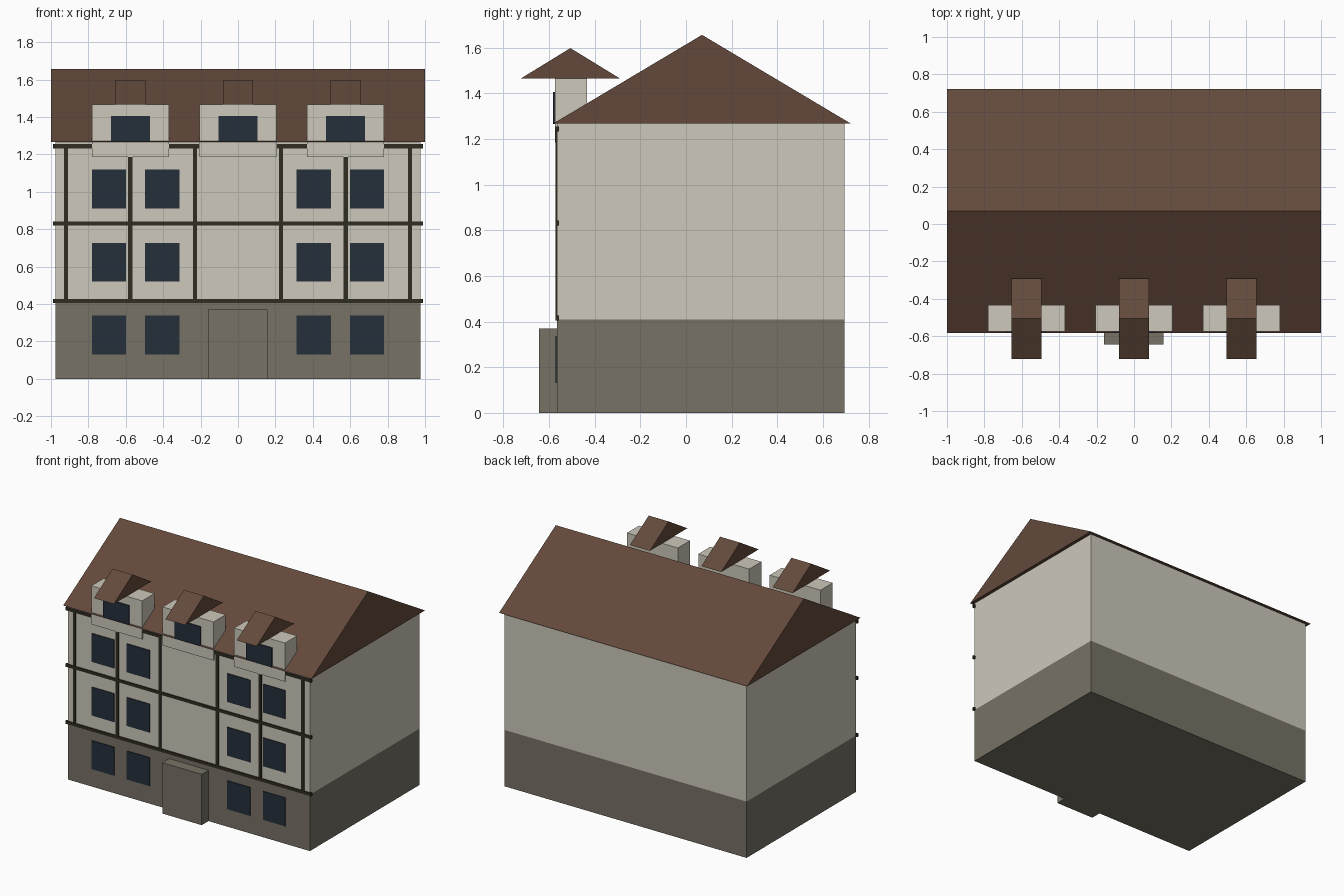
import bpy

cube = bpy.data.objects.get("Cube")
if cube:
    bpy.data.objects.remove(cube, do_unlink=True)


def material(name, srgb):
    # Convert display colour to linear
    lin = [((c / 255 + 0.055) / 1.055) ** 2.4 for c in srgb]
    mat = bpy.data.materials.new(name)
    mat.use_nodes = True
    mat.diffuse_color = (*lin, 1)
    bsdf = mat.node_tree.nodes["Principled BSDF"]
    bsdf.inputs["Base Color"].default_value = (*lin, 1)
    return mat


PLASTER = material("cream plaster", (205, 200, 187))
STONE = material("grey stone", (119, 114, 102))
TILE = material("brown roof tile", (99, 73, 59))
GLASS = material("dark blue glass", (37, 47, 58))
TIMBER = material("dark timber", (48, 44, 33))


def build(name, verts, faces, mat):
    mesh = bpy.data.meshes.new(name)
    mesh.from_pydata(verts, [], faces)
    mesh.materials.append(mat)
    obj = bpy.data.objects.new(name, mesh)
    bpy.context.collection.objects.link(obj)
    return obj


def extrude_x(name, profile, x0, x1, mat):
    # Sweep a counter-clockwise (y, z) profile from x0 to x1
    n = len(profile)
    verts = [(x, y, z) for x in (x0, x1) for y, z in profile]
    faces = [tuple(reversed(range(n))), tuple(range(n, 2 * n))]
    faces += [(i, (i + 1) % n, (i + 1) % n + n, i + n) for i in range(n)]
    return build(name, verts, faces, mat)


def box(name, x, y, z, mat):
    profile = [(y[0], z[0]), (y[1], z[0]), (y[1], z[1]), (y[0], z[1])]
    return extrude_x(name, profile, x[0], x[1], mat)


def gable(name, x, y, z, mat):
    profile = [(y[0], z[0]), (y[1], z[0]), ((y[0] + y[1]) / 2, z[1])]
    return extrude_x(name, profile, x[0], x[1], mat)


FRONT = -0.565
BACK = 0.695

# Main body and roof
box("ground_floor", (-0.975, 0.975), (FRONT, BACK), (0, 0.41), STONE)
box("upper_floors", (-0.975, 0.975), (FRONT, BACK), (0.41, 1.267), PLASTER)
gable("main_roof", (-1, 1), (-0.583, 0.723), (1.267, 1.656), TILE)

# Entrance porch
box("porch", (-0.16, 0.158), (-0.643, FRONT), (0, 0.37), STONE)

# Windows, mirrored about the centre on each floor
for floor, z in enumerate((0.13, 0.52, 0.911)):
    for label, x0, x1 in (("outer", 0.6, 0.78), ("inner", 0.312, 0.497)):
        for side, s in (("left", 1), ("right", -1)):
            box(f"window_{label}_{side}_{floor}", sorted((s * x0, s * x1)),
                (FRONT - 0.006, FRONT), (z, z + 0.207), GLASS)

# Timber framing
for i, z in enumerate((0.416, 0.831, 1.243)):
    box(f"timber_beam_{i}", (-0.99, 0.99), (FRONT - 0.007, FRONT + 0.008),
        (z - 0.011, z + 0.011), TIMBER)
for i, x in enumerate((0.23, 0.576, 0.92)):
    for side, s in (("left", 1), ("right", -1)):
        box(f"timber_post_{i}_{side}", (s * x - 0.011, s * x + 0.011),
            (FRONT - 0.006, FRONT), (0.416, 1.243), TIMBER)

# Dormers
for label, x in (("right", -0.575), ("middle", 0), ("left", 0.575)):
    box(f"dormer_{label}", (x - 0.205, x + 0.205), (-0.574, -0.434),
        (1.185, 1.466), PLASTER)
    box(f"dormer_window_{label}", (x - 0.104, x + 0.104), (-0.582, -0.574),
        (1.265, 1.406), GLASS)
    gable(f"dormer_roof_{label}", (x - 0.08, x + 0.08), (-0.722, -0.291),
          (1.466, 1.598), TILE)
